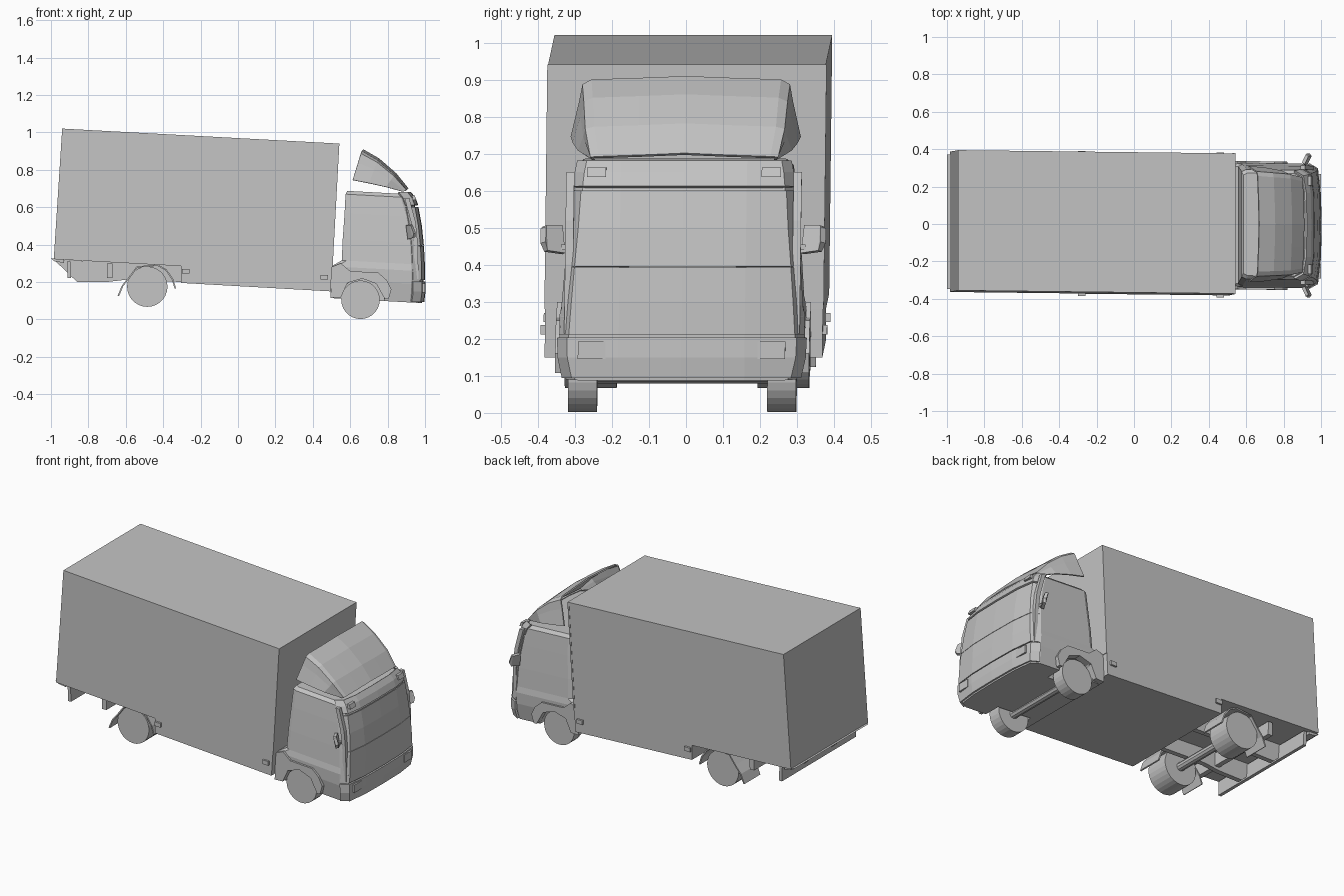
import bpy, bmesh, math
from mathutils import Matrix, Vector

if "Cube" in bpy.data.objects:
    bpy.data.objects.remove(bpy.data.objects["Cube"], do_unlink=True)

grey = bpy.data.materials.new("plain grey")
grey.use_nodes = True
grey.diffuse_color = (0.55, 0.55, 0.55, 1)
grey.node_tree.nodes["Principled BSDF"].inputs["Base Color"].default_value = grey.diffuse_color
parts = []


def finish(name, bm):
    """Turn a bmesh into a named, grey object."""
    bmesh.ops.recalc_face_normals(bm, faces=bm.faces[:])
    me = bpy.data.meshes.new(name)
    bm.to_mesh(me)
    bm.free()
    me.materials.append(grey)
    ob = bpy.data.objects.new(name, me)
    bpy.context.collection.objects.link(ob)
    parts.append(ob)
    return ob


def modify(ob, kind, **settings):
    mod = ob.modifiers.new(kind.title(), kind)
    for key, value in settings.items():
        setattr(mod, key, value)
    bpy.context.view_layer.objects.active = ob
    bpy.ops.object.modifier_apply(modifier=mod.name)


def slab(name, profile, y0, y1, pair=False):
    """Extrude an x-z profile from y0 to y1, on both sides if paired."""
    bm = bmesh.new()
    for side in ((1, -1) if pair else (1,)):
        a = [bm.verts.new((x, y0 * side, z)) for x, z in profile]
        b = [bm.verts.new((x, y1 * side, z)) for x, z in profile]
        bm.faces.new(a)
        bm.faces.new(b)
        for i in range(len(a)):
            j = (i + 1) % len(a)
            bm.faces.new((a[i], a[j], b[j], b[i]))
    return finish(name, bm)


def block(name, x0, x1, y0, y1, z0, z1, pair=False):
    return slab(name, [(x0, z0), (x1, z0), (x1, z1), (x0, z1)], y0, y1, pair)


def skin(bm, rows, closed=False):
    """Bridge rows of points with quads."""
    grid = [[bm.verts.new(p) for p in row] for row in rows]
    for a, b in zip(grid, grid[1:]):
        for i in range(len(a) if closed else len(a) - 1):
            j = (i + 1) % len(a)
            bm.faces.new((a[i], a[j], b[j], b[i]))
    return grid


def cylinders(name, x, z, r, y0, y1, sides):
    bm = bmesh.new()
    for side in (1, -1):
        place = Matrix.Translation((x, side * (y0 + y1) / 2, z)) @ Matrix.Rotation(math.pi / 2, 4, 'X')
        bmesh.ops.create_cone(bm, cap_ends=True, segments=sides, radius1=r, radius2=r,
                              depth=y1 - y0, matrix=place)
    return finish(name, bm)


def mirror_row(half):
    """Half a row on the -y side, ending on the middle, becomes a whole row."""
    return half + [(x, -y, z) for x, y, z in reversed(half[:-1])]


def nose(f, z, w):
    return mirror_row([(f - .06, -w, z), (f - .015, -w + .025, z), (f, -.17, z), (f + .003, 0, z)])


def band(name, levels, thick):
    """Curved panel that follows the cab front."""
    bm = bmesh.new()
    skin(bm, [nose(*level) for level in levels])
    ob = finish(name, bm)
    modify(ob, 'SOLIDIFY', thickness=thick, offset=0)
    return ob


# Cargo box
slab("cargo_box", [(-.94, 1.02), (.54, .94), (.495, .15), (-.305, .195), (-.305, .285), (-.985, .322)],
     -.375, .375)
slab("box_front_panel", [(.532, .94), (.542, .94), (.506, .28), (.496, .28)], -.377, .377)
block("front_marker", .44, .48, .375, .387, .212, .237, True)
block("rear_marker", -.3, -.26, .375, .387, .245, .27, True)

# Chassis under the rear overhang
slab("chassis_rail", [(-.985, .32), (-.86, .2), (-.7, .2), (-.6, .212), (-.3, .2), (-.3, .29)], .12, .15, True)
slab("rear_lip", [(-1, .325), (-.93, .322), (-.93, .302), (-.98, .31)], -.36, .36)
slab("underrun_bar", [(-.915, .31), (-.895, .31), (-.892, .222), (-.912, .222)], -.36, .36)
block("cross_beam", -.7, -.67, -.33, .33, .22, .3)
cylinders("rear_axle", -.485, .175, .025, 0, .2, 10)

# Wheels
cylinders("rear_wheels", -.485, .175, .108, .19, .33, 28)
cylinders("front_wheels", .655, .105, .103, .23, .308, 28)
cylinders("front_axle", .655, .105, .025, 0, .24, 10)

# Rear mudguards
guard = [(-.64, .125), (-.617, .18), (-.58, .225), (-.54, .28), (-.43, .29),
         (-.385, .265), (-.35, .215), (-.335, .165)]
bm = bmesh.new()
for s in (1, -1):
    skin(bm, [[(x, s * y, z) for x, z in guard] for y in (.19, .345)])
modify(finish("rear_mudguards", bm), 'SOLIDIFY', thickness=.008, offset=0)

# Cab shell: rear x, front x, half width, height
levels = [(.495, .98, .312, .1), (.495, .988, .33, .2), (.5, .988, .332, .27), (.555, .986, .325, .305),
          (.56, .98, .317, .42), (.57, .96, .304, .56), (.575, .93, .293, .66), (.585, .915, .275, .678)]
rows = []
for rear, front, w, z in levels:
    rows.append([(x, y, zz - .055 * (x - .75)) for x, y, zz in
                 [(rear, -w + .012, z), (rear + .025, -w, z)] + nose(front, z, w)
                 + [(rear + .025, w, z), (rear, w - .012, z)]])
bm = bmesh.new()
grid = skin(bm, rows, True)
bm.faces.new(grid[0])
bm.faces.new(grid[-1])
cab = finish("cab", bm)
cutter = cylinders("arch_cutter", .667, .112, .115, .21, .5, 20)
modify(cab, 'BOOLEAN', operation='DIFFERENCE', object=cutter, solver='EXACT')
parts.remove(cutter)
bpy.data.objects.remove(cutter, do_unlink=True)

# Front wheel fenders
slab("front_fenders", [(.495, .115), (.5, .28), (.55, .3), (.6, .258), (.75, .25), (.795, .21), (.82, .16),
                       (.805, .108), (.785, .108), (.74, .19), (.665, .218), (.585, .195), (.55, .118)],
     .3, .343, True)

# Front panels
band("windscreen", [(.958, .6, .3), (.976, .5, .306), (.987, .395, .315)], .008)
band("front_panel", [(.987, .393, .315), (.992, .3, .322), (.993, .21, .328)], .008)
band("bumper", [(.993, .203, .332), (.994, .15, .33), (.987, .095, .318)], .012)
band("sun_visor", [(.917, .678, .285), (.94, .648, .291), (.955, .61, .295)], .012)
block("headlights", .98, .9985, .205, .28, .145, .193, True)
slab("visor_lights", [(.93, .662), (.945, .662), (.955, .637), (.935, .637)], .21, .262, True)

# Corner deflectors beside the windscreen
slab("corner_deflectors", [(.89, .65), (.915, .65), (.95, .52), (.962, .4), (.965, .215), (.945, .215),
                           (.94, .4), (.925, .52)], .296, .318, True)

# Mirrors
bm = bmesh.new()
for s in (1, -1):
    skin(bm, [[(.915, s * .322, .43), (.94, s * .37, .437), (.945, s * .378, .46)],
              [(.905, s * .33, .505), (.925, s * .374, .505), (.93, s * .378, .5)]])
modify(finish("mirrors", bm), 'SOLIDIFY', thickness=.018, offset=0)
block("mirror_arms", .915, .93, .3, .33, .44, .455, True)

# Roof wind deflector, an open shell: bottom x, z, half width; top x, z, half width
stations = [(.613, .745, .307, .66, .897, .255), (.7, .728, .3, .745, .848, .25),
            (.79, .708, .285, .835, .77, .245), (.88, .683, .245, .9, .69, .232)]
rows = []
for bx, bz, bw, tx, tz, tw in stations:
    low, top = Vector((bx, -bw, bz)), Vector((tx, -tw, tz))
    bulge = low.lerp(top, .6) + Vector((0, -.01, 0))
    shoulder = low.lerp(top, .92) + Vector((0, -.018, 0))
    rows.append(mirror_row([tuple(p) for p in (low, bulge, shoulder, top)]
                           + [(tx + .005, -tw / 2, tz + .004), (tx + .008, 0, tz + .009)]))
bm = bmesh.new()
skin(bm, rows)
modify(finish("wind_deflector", bm), 'SOLIDIFY', thickness=.008, offset=0)

# Slight yaw and roll of the whole vehicle
for ob in parts:
    for v in ob.data.vertices:
        v.co.y += .003 - .011 * v.co.x + .0125 * (v.co.z - .5)
